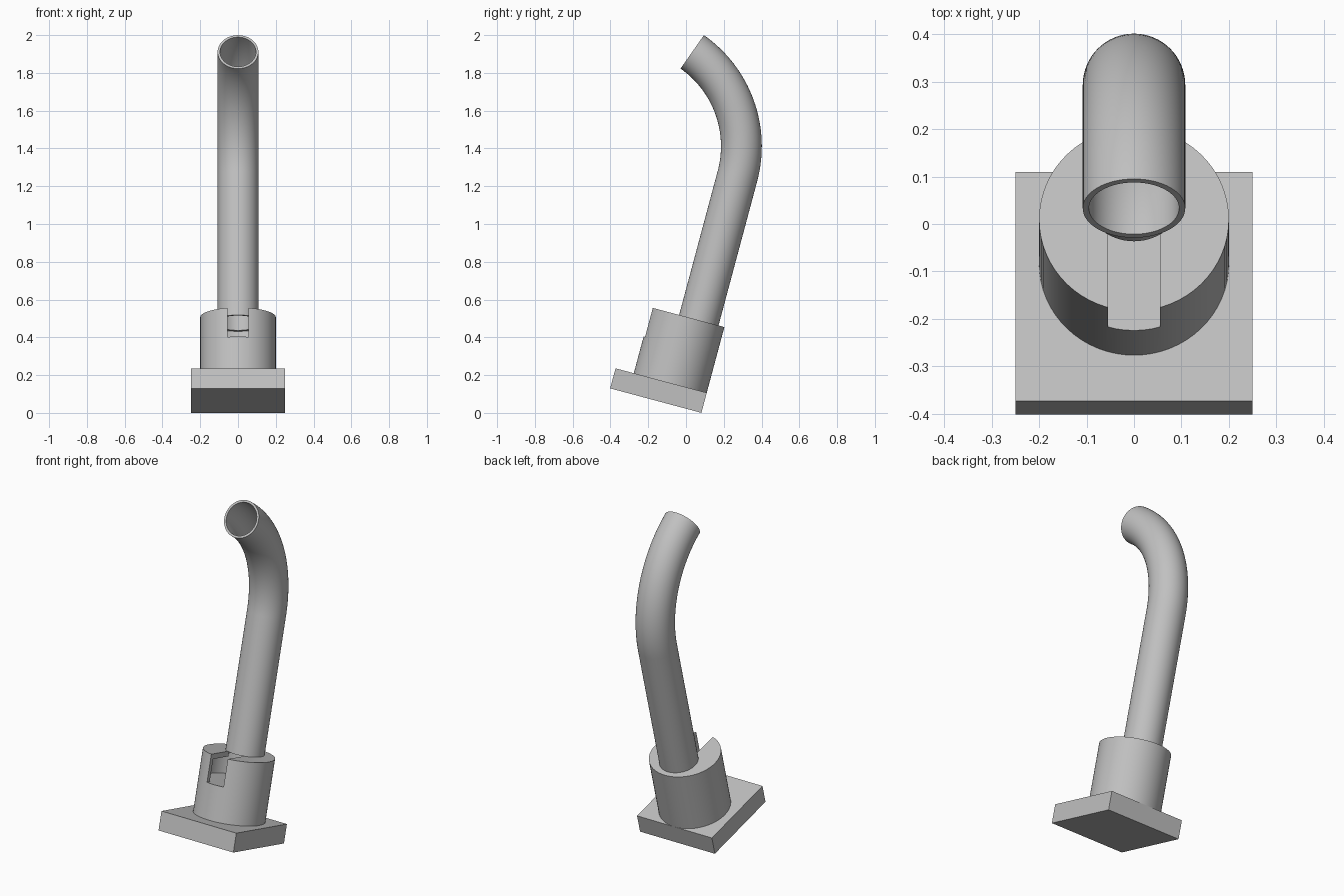
import bpy, bmesh, math
from mathutils import Matrix, Vector

cube = bpy.data.objects.get("Cube")
if cube:
    bpy.data.objects.remove(cube, do_unlink=True)

grey = bpy.data.materials.new("light grey")
grey.use_nodes = True
GREY = (0.53, 0.53, 0.53, 1)
grey.diffuse_color = GREY
grey.node_tree.nodes["Principled BSDF"].inputs["Base Color"].default_value = GREY

# Everything is built upright, then leaned backwards as one
LEAN = Matrix.Translation((0, -0.16, 0.065)) @ Matrix.Rotation(math.radians(-15), 4, "X")
SIDES = 64
BASE_TOP, SLOT_Z, CUP_TOP = 0.11, 0.31, 0.47
CUP_Y, PIPE_Y = 0.05, 0.11
PIPE_R, BORE_R = 0.108, 0.095


def finish(name, bm, helper=False):
    bmesh.ops.recalc_face_normals(bm, faces=bm.faces)
    bm.transform(LEAN)
    mesh = bpy.data.meshes.new(name)
    bm.to_mesh(mesh)
    bm.free()
    mesh.materials.append(grey)
    obj = bpy.data.objects.new(name, mesh)
    bpy.context.collection.objects.link(obj)
    obj.hide_render = helper
    if helper:
        obj.hide_viewport = True
    return obj


def box(name, x, y, z, helper=False):
    bm = bmesh.new()
    size = Matrix.Diagonal((x[1] - x[0], y[1] - y[0], z[1] - z[0], 1))
    centre = Matrix.Translation((sum(x) / 2, sum(y) / 2, sum(z) / 2))
    bmesh.ops.create_cube(bm, size=1, matrix=centre @ size)
    return finish(name, bm, helper)


def cylinder(name, radius, y, z0, z1, helper=False):
    bm = bmesh.new()
    bmesh.ops.create_cone(bm, cap_ends=True, segments=SIDES, radius1=radius, radius2=radius,
                          depth=z1 - z0, matrix=Matrix.Translation((0, y, (z0 + z1) / 2)))
    return finish(name, bm, helper)


def smooth(obj):
    bpy.ops.object.select_all(action="DESELECT")
    obj.select_set(True)
    bpy.context.view_layer.objects.active = obj
    bpy.ops.object.shade_smooth_by_angle(angle=math.radians(30))


# Square foot plate
box("base_plate", (-0.25, 0.25), (-0.25, 0.25), (0, BASE_TOP))

# Round socket: hollow below a thin lid, open to the pipe, slotted at the front
socket = cylinder("socket", 0.2, CUP_Y, BASE_TOP, CUP_TOP)
cutters = [
    cylinder("cavity_cutter", 0.175, CUP_Y, SLOT_Z, CUP_TOP - 0.03, True),
    cylinder("bore_cutter", BORE_R, PIPE_Y, SLOT_Z + 0.05, CUP_TOP + 0.05, True),
    box("slot_cutter", (-0.055, 0.055), (-0.3, PIPE_Y), (SLOT_Z + 0.001, CUP_TOP + 0.05), True),
]
for cutter in cutters:
    cut = socket.modifiers.new(cutter.name, "BOOLEAN")
    cut.operation = "DIFFERENCE"
    cut.solver = "EXACT"
    cut.object = cutter
bpy.context.view_layer.update()
cut_mesh = bpy.data.meshes.new_from_object(
    socket.evaluated_get(bpy.context.evaluated_depsgraph_get()))
socket.modifiers.clear()
socket.data = cut_mesh
for cutter in cutters:
    bpy.data.objects.remove(cutter, do_unlink=True)
smooth(socket)

# Hollow pipe: straight run, then a forward bend
BEND_R, BEND, STEPS, BEND_Z = 0.61, math.radians(70), 32, 1.26
path = [(Vector((0, PIPE_Y, CUP_TOP)), 0)]
for i in range(STEPS + 1):
    a = BEND * i / STEPS
    path.append((Vector((0, PIPE_Y - BEND_R * (1 - math.cos(a)),
                         BEND_Z + BEND_R * math.sin(a))), a))
bm = bmesh.new()
rings = []
for radius, stations in ((PIPE_R, path), (BORE_R, path[::-1])):
    for centre, a in stations:
        turn = Matrix.Rotation(a, 3, "X")
        ring = []
        for k in range(SIDES):
            t = math.tau * k / SIDES
            ring.append(bm.verts.new(
                centre + turn @ Vector((radius * math.cos(t), radius * math.sin(t), 0))))
        rings.append(ring)
for r, ring in enumerate(rings):
    following = rings[(r + 1) % len(rings)]
    for k in range(SIDES):
        n = (k + 1) % SIDES
        bm.faces.new((ring[k], ring[n], following[n], following[k]))
smooth(finish("bent_pipe", bm))
